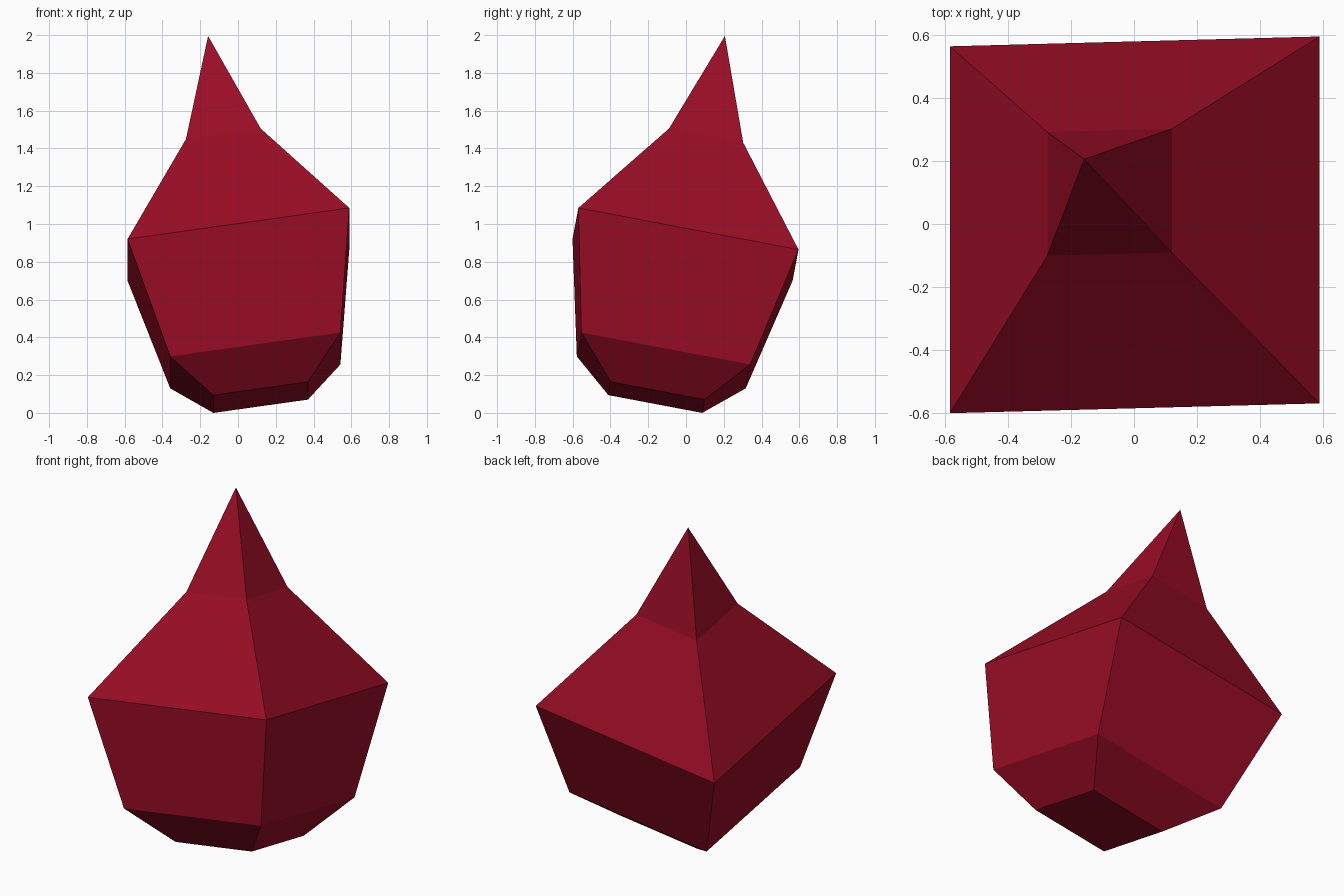
import bpy, bmesh, math
from mathutils import Matrix, Vector

if "Cube" in bpy.data.objects:
    bpy.data.objects.remove(bpy.data.objects["Cube"])

# One flat dark red
red = bpy.data.materials.new("dark red")
red.diffuse_color = (0.32, 0.004, 0.019, 1)
red.use_nodes = True
red.node_tree.nodes["Principled BSDF"].inputs["Base Color"].default_value = red.diffuse_color

# Square sections along the drop's axis: (height, half width)
sections = [(0.0, 0.253), (0.201, 0.455), (0.833, 0.593), (1.396, 0.20)]
tip_height = 1.967

bm = bmesh.new()
rings = [[bm.verts.new((sx * w, sy * w, h))
          for sx, sy in ((-1, -1), (1, -1), (1, 1), (-1, 1))]
         for h, w in sections]

# Side walls, base and pointed tip
for low, high in zip(rings, rings[1:]):
    for i in range(4):
        j = (i + 1) % 4
        bm.faces.new((low[i], low[j], high[j], high[i]))
bm.faces.new(rings[0][::-1])
tip = bm.verts.new((0, 0, tip_height))
for i in range(4):
    bm.faces.new((rings[-1][i], rings[-1][(i + 1) % 4], tip))

# Lean the whole drop back and to the left, resting on one base corner
lean = Matrix.Rotation(-0.187, 4, 'X') @ Matrix.Rotation(-0.142, 4, 'Y')
bm.transform(Matrix.Translation((0.12, -0.156, 0.0)) @ lean)
lowest = min(v.co.z for v in bm.verts)
bmesh.ops.translate(bm, verts=bm.verts, vec=Vector((0, 0, -lowest)))
bmesh.ops.recalc_face_normals(bm, faces=bm.faces)

mesh = bpy.data.meshes.new("drop")
bm.to_mesh(mesh)
bm.free()
mesh.materials.append(red)
bpy.context.collection.objects.link(bpy.data.objects.new("drop", mesh))
